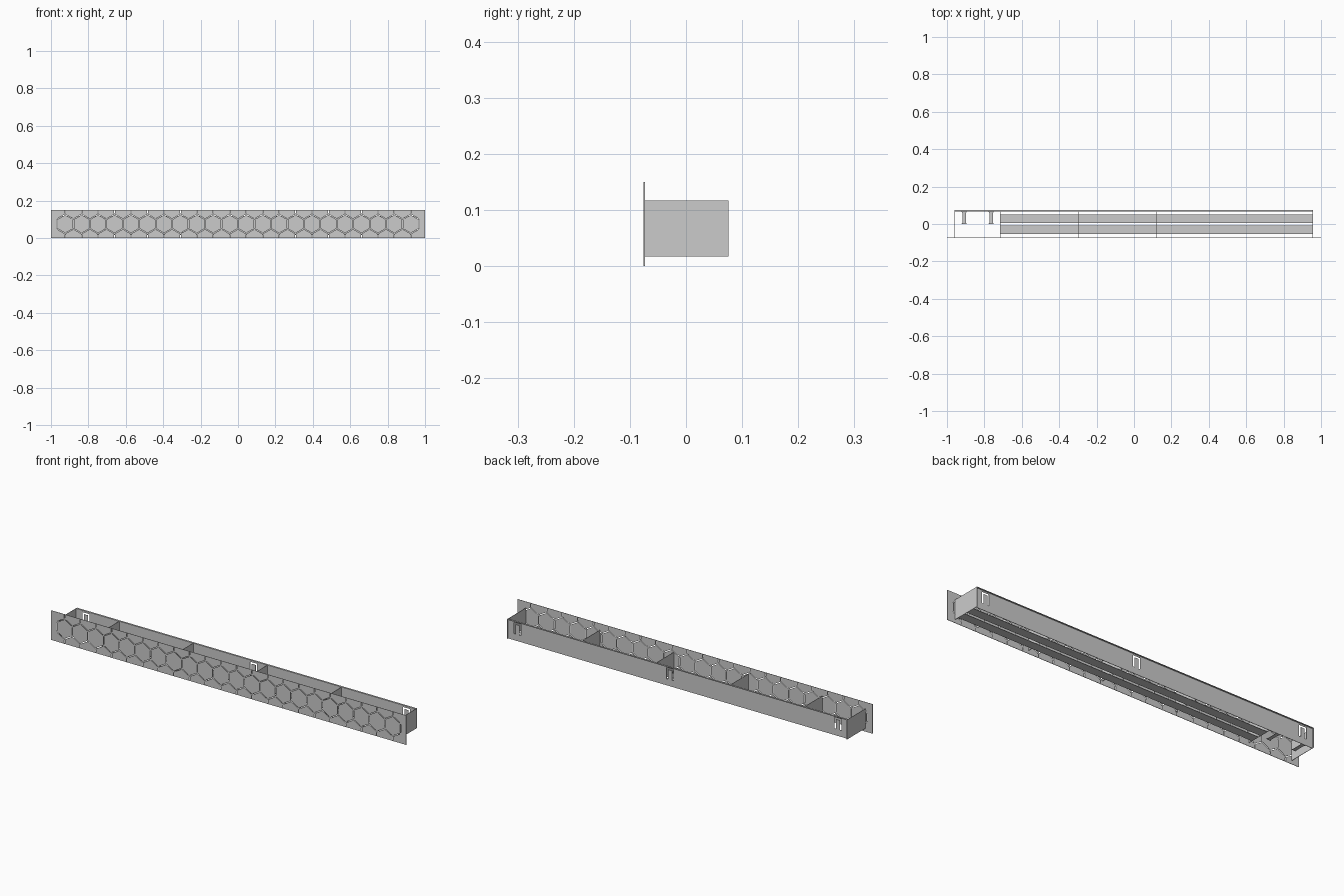
import bpy, bmesh, math
from mathutils import Matrix, Vector

if "Cube" in bpy.data.objects:
    bpy.data.objects.remove(bpy.data.objects["Cube"])

T = 0.002            # sheet thickness
Z0, Z1 = 0.017, 0.117  # tray bottom and top
X0, X1 = -0.96, 0.956
YF, YB = -0.0755, 0.0755
WALL_Y = 0.066


def finish(name, bm):
    bmesh.ops.recalc_face_normals(bm, faces=bm.faces)
    me = bpy.data.meshes.new(name)
    bm.to_mesh(me)
    bm.free()
    ob = bpy.data.objects.new(name, me)
    bpy.context.collection.objects.link(ob)
    return ob


def add_box(bm, x0, x1, y0, y1, z0, z1):
    m = Matrix.Translation(((x0 + x1) / 2, (y0 + y1) / 2, (z0 + z1) / 2)) \
        @ Matrix.Diagonal((x1 - x0, y1 - y0, z1 - z0, 1))
    bmesh.ops.create_cube(bm, size=1, matrix=m)


def box(name, *dims):
    bm = bmesh.new()
    add_box(bm, *dims)
    return finish(name, bm)


def add_prism(bm, pts, axis, a, b):
    # profile in (x, z) extruded along y, or in (x, y) extruded along z
    def at(p, t):
        return (p[0], t, p[1]) if axis == 'y' else (p[0], p[1], t)
    f = bm.faces.new([bm.verts.new(at(p, a)) for p in pts])
    r = bmesh.ops.extrude_face_region(bm, geom=[f])
    vs = [g for g in r['geom'] if isinstance(g, bmesh.types.BMVert)]
    d = Vector((0, b - a, 0)) if axis == 'y' else Vector((0, 0, b - a))
    bmesh.ops.translate(bm, verts=vs, vec=d)


def cut(ob, cutter):
    mod = ob.modifiers.new("cut", 'BOOLEAN')
    mod.operation = 'DIFFERENCE'
    mod.solver = 'EXACT'
    mod.object = cutter
    bpy.context.view_layer.objects.active = ob
    bpy.ops.object.modifier_apply(modifier=mod.name)
    bpy.data.objects.remove(cutter, do_unlink=True)


# Front plate with a honeycomb of slits
plate = box("front_plate", -1, 1, YF, YF + T, 0, 0.15)
N, PITCH, ZC = 22, 0.088, 0.075
R = PITCH / math.sqrt(3)
bm = bmesh.new()


def slit(p, q, w=0.004, short=0.005):
    p, q = Vector(p), Vector(q)
    d = (q - p).normalized()
    n = Vector((-d.y, d.x)) * w / 2
    p, q = p + d * short, q - d * short
    add_prism(bm, [p + n, q + n, q - n, p - n], 'y', YF - 0.01, YF + 0.01)


for i in range(N):
    cx = (i - (N - 1) / 2) * PITCH
    l, r = cx - PITCH / 2, cx + PITCH / 2
    slit((l, ZC - R / 2), (l, ZC + R / 2))
    if i == N - 1:
        slit((r, ZC - R / 2), (r, ZC + R / 2))
    for s in (1, -1):
        slit((l, ZC + s * R / 2), (cx, ZC + s * R))
        slit((cx, ZC + s * R), (r, ZC + s * R / 2))
        slit((cx, ZC + s * R), (cx, ZC + s * 0.0765))
cut(plate, finish("slit_cutter", bm))

# Back wall with three tongue-shaped slots
wall = box("back_wall", X0, X1, WALL_Y, WALL_Y + T, Z0, Z1)
bm = bmesh.new()
for x in (-0.903, 0.042, 0.902):
    zb, zt, o, n = 0.05, 0.108, 0.02, 0.011
    add_prism(bm, [(x - o, zb), (x - o, zt), (x + o, zt), (x + o, zb),
                   (x + n, zb), (x + n, zt - 0.009), (x - n, zt - 0.009), (x - n, zb)],
              'y', WALL_Y - 0.01, WALL_Y + 0.01)
cut(wall, finish("slot_cutter", bm))

# Lip along the top of the back wall
box("back_lip", X0, X1, WALL_Y, YB, Z1 - T, Z1)

# End panels and dividers
box("end_panel_left", X0, X0 + T, YF + T, YB, Z0, Z1)
box("end_panel_right", X1 - T, X1, YF + T, YB, Z0, Z1)
for i, x in enumerate((-0.716, -0.299, 0.119, 0.537)):
    box(f"divider_{i + 1}", x - T / 2, x + T / 2, YF + T, WALL_Y, Z0, Z1)

# Floor slats
for name, y0, y1 in (("front_slat", -0.054, -0.009), ("rear_slat", 0.005, 0.051)):
    box(name, -0.716, X1 - T, y0, y1, Z0, Z0 + T)

# Small flared tabs in the open end bay
for i, x in enumerate((-0.908, -0.764)):
    bm = bmesh.new()
    a, b = 0.009, 0.014
    add_prism(bm, [(x - b, 0), (x + b, 0), (x + a, 0.008), (x + a, 0.058), (x + b, WALL_Y),
                   (x - b, WALL_Y), (x - a, 0.058), (x - a, 0.008)], 'z', Z0, Z0 + T)
    finish(f"mount_tab_{i + 1}", bm)
